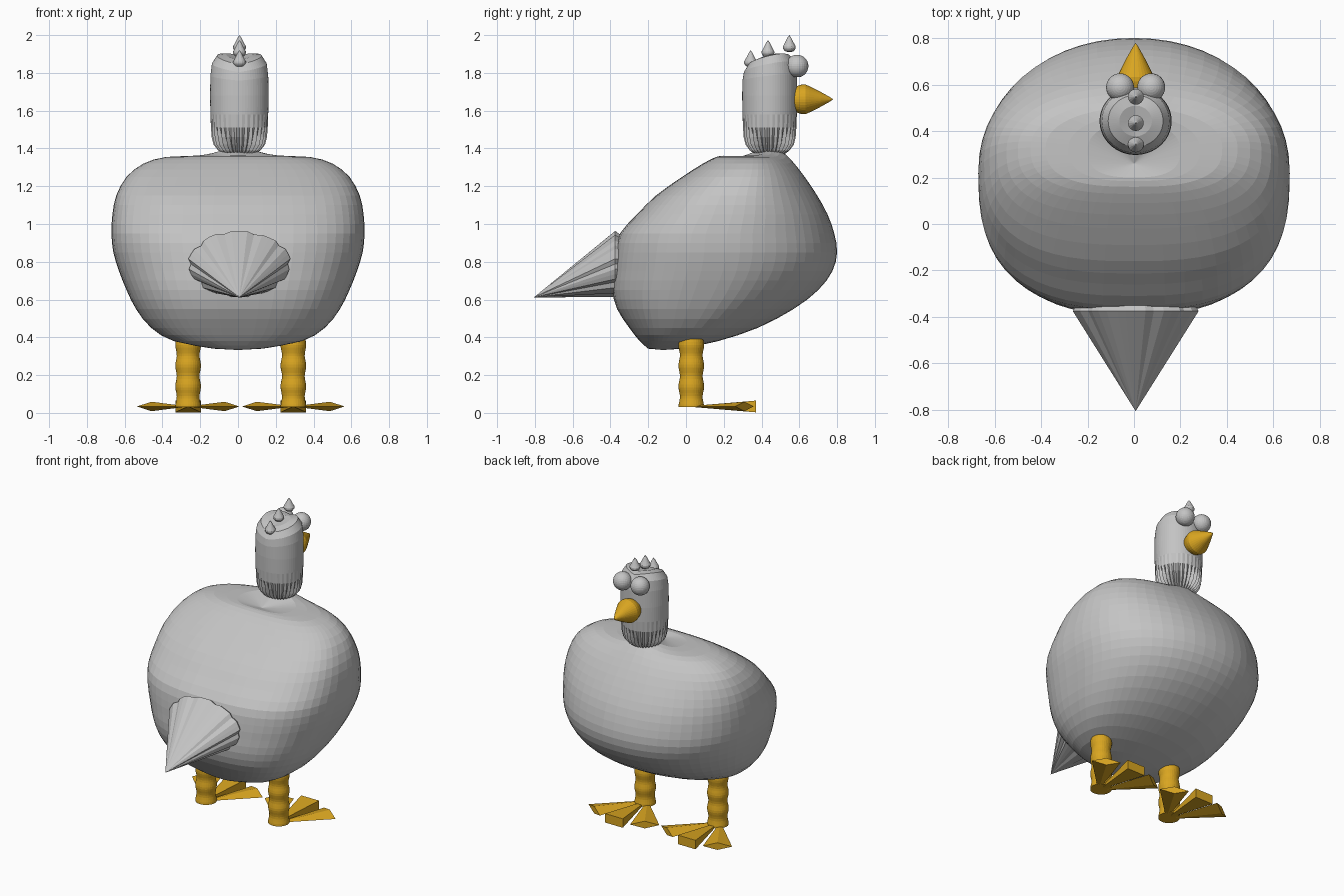
import bpy, bmesh, math, random
from mathutils import Vector, Matrix

if "Cube" in bpy.data.objects:
    bpy.data.objects.remove(bpy.data.objects["Cube"])

random.seed(4)
TAU = math.tau


def material(name, rgb):
    m = bpy.data.materials.new(name)
    m.diffuse_color = (*rgb, 1)
    m.use_nodes = True
    m.node_tree.nodes["Principled BSDF"].inputs["Base Color"].default_value = m.diffuse_color
    return m


GREY = material("feather grey", (0.55, 0.55, 0.55))
GOLD = material("golden yellow", (0.70, 0.38, 0.015))


def make(name, verts, faces, mat):
    me = bpy.data.meshes.new(name)
    me.from_pydata([tuple(v) for v in verts], [], faces)
    bm = bmesh.new()
    bm.from_mesh(me)
    bmesh.ops.recalc_face_normals(bm, faces=bm.faces)
    bm.to_mesh(me)
    bm.free()
    me.materials.append(mat)
    ob = bpy.data.objects.new(name, me)
    bpy.context.collection.objects.link(ob)
    return ob


def loft(name, rings, mat, start=None, end=None):
    """Skin a list of equal rings; close with a pole point or a flat cap."""
    n = len(rings[0])
    verts = [v for r in rings for v in r]
    faces = [(k * n + i, k * n + (i + 1) % n, (k + 1) * n + (i + 1) % n, (k + 1) * n + i)
             for k in range(len(rings) - 1) for i in range(n)]
    for pole, base in ((start, 0), (end, (len(rings) - 1) * n)):
        if pole is None:
            faces.append(tuple(range(base, base + n)))
        else:
            verts.append(pole)
            faces += [(base + i, base + (i + 1) % n, len(verts) - 1) for i in range(n)]
    return make(name, verts, faces, mat)


def lathe(name, profile, n, mat, matrix):
    """Spin (radius, height) pairs about z, then place."""
    rings = [[matrix @ Vector((r * math.cos(TAU * i / n), r * math.sin(TAU * i / n), h))
              for i in range(n)] for r, h in profile[:-1]]
    return loft(name, rings, mat, end=matrix @ Vector((0, 0, profile[-1][1])))


def spline(rows, steps):
    """Catmull-Rom through rows of numbers."""
    out = []
    for k in range(len(rows) - 1):
        p = [rows[max(0, min(len(rows) - 1, k + j))] for j in (-1, 0, 1, 2)]
        for s in range(steps):
            t = s / steps
            out.append([0.5 * (2 * b + (c - a) * t + (2 * a - 5 * b + 4 * c - d) * t * t
                               + (3 * b - a - 3 * c + d) * t ** 3) for a, b, c, d in zip(*p)])
    return out + [list(rows[-1])]


def power(c, e):
    return math.copysign(abs(c) ** e, c)


# Body: leaning egg, rows are z, back y, front y, half width
body_rows = [(0.34, -0.20, -0.02, 0.13), (0.38, -0.245, 0.17, 0.34), (0.45, -0.30, 0.38, 0.46),
             (0.55, -0.365, 0.57, 0.54), (0.65, -0.39, 0.70, 0.59), (0.75, -0.385, 0.775, 0.63),
             (0.85, -0.375, 0.80, 0.66), (0.95, -0.35, 0.785, 0.67), (1.05, -0.26, 0.75, 0.665),
             (1.15, -0.16, 0.695, 0.645), (1.25, -0.02, 0.625, 0.59), (1.32, 0.09, 0.56, 0.50),
             (1.355, 0.16, 0.50, 0.38), (1.36, 0.20, 0.44, 0.20)]
body_rings = []
for z, y0, y1, w in spline(body_rows, 2):
    ring = []
    for i in range(56):
        c, s = math.cos(TAU * i / 56), math.sin(TAU * i / 56)
        e = 2 / (2.7 if s < 0 else 2.1)
        x, y = w * power(c, e), (y0 + y1) / 2 + (y1 - y0) / 2 * power(s, e)
        # low rise under the neck
        rise = 0.05 * math.exp(-(x * x + (y - 0.43) ** 2) / 0.015) if z > 1.2 else 0
        ring.append((x, y, z + rise))
    body_rings.append(ring)
loft("body", body_rings, GREY, start=(0, -0.12, 0.333), end=(0, 0.26, 1.345))

# Neck and head: upright tube with ragged feather hem and a saddle-shaped top
head_rings = []
for z, r, rag in ((1.36, 0.07, 0), (1.39, 0.105, 0.008), (1.42, 0.125, 0.012), (1.46, 0.138, 0.009),
                  (1.51, 0.148, 0.003), (1.58, 0.153, 0), (1.68, 0.155, 0), (1.78, 0.153, 0),
                  (1.84, 0.145, 0), (1.885, 0.118, 0), (1.90, 0.07, 0)):
    ring = []
    for i in range(64):
        a = TAU * i / 64
        rr = r + rag * (1 if i % 2 else -1)
        x, y = rr * math.cos(a), rr * 0.94 * math.sin(a)
        t = max(0, (z - 1.70) / 0.20)
        dz = t * (0.24 * y + (0.35 * abs(x) - 0.03) * (0.6 + 3 * max(0, y)))
        ring.append((0.007 + x, 0.443 + y, z + dz))
    head_rings.append(ring)
loft("head_and_neck", head_rings, GREY, end=(0.007, 0.443, 1.875))

# Comb: three teardrop points
for k, (y, z) in enumerate(((0.342, 1.83), (0.434, 1.883), (0.547, 1.91))):
    lathe(f"comb_point_{k + 1}", [(0.008, 0), (0.025, 0.006), (0.034, 0.02), (0.034, 0.03),
                                  (0.022, 0.052), (0.009, 0.078), (0, 0.09)], 16, GREY,
          Matrix.Translation((0.008, y, z)))

# Eyes
for side, x in (("left", -0.06), ("right", 0.074)):
    prof = [(0.06 * math.sin(math.pi * k / 16), -0.06 * math.cos(math.pi * k / 16))
            for k in range(1, 17)]
    lathe(f"{side}_eye", prof, 28, GREY, Matrix.Translation((x, 0.588, 1.836)))

# Beak: rounded base running to a point
lathe("beak", [(0.06, -0.03), (0.07, 0.0), (0.078, 0.025), (0.079, 0.045), (0.07, 0.065),
               (0.04, 0.125), (0.012, 0.175), (0, 0.192)], 32, GOLD,
      Matrix.Translation((0.007, 0.587, 1.66)) @ Matrix.Rotation(-math.pi / 2, 4, 'X'))

# Tail: pleated fan cone, apex pointing back
apex = Vector((0.007, -0.805, 0.612))
rim = []
for i in range(40):
    a = TAU * i / 40
    f = 1 - (0.06 if i % 4 == 0 else 0) - 0.03 * random.random()
    rim.append(Vector((0.007 + 0.275 * f * math.cos(a), -0.375, 0.788 + 0.178 * f * math.sin(a))))
mid = [apex.lerp(v, 0.6) for v in rim]
inner = [Vector((v.x * 0.8, -0.27, 0.78 + (v.z - 0.78) * 0.6)) for v in rim]
loft("tail", [inner, rim, mid], GREY, end=apex)

# Legs and three-toed feet
for side, x0 in (("left", -0.264), ("right", 0.293)):
    rings = []
    for k in range(25):
        z = 0.03 + 0.36 * k / 24
        r = 0.064 + 0.004 * math.cos(TAU * (z - 0.03) / 0.11)
        rings.append([(x0 + r * math.cos(TAU * i / 32), 0.028 + r * math.sin(TAU * i / 32), z)
                      for i in range(32)])
    loft(f"{side}_leg", rings, GOLD)
    root = Vector((x0, 0.0, 0.034))
    for toe, turn in (("inner", 1), ("middle", 0), ("outer", -1)):
        sgn = turn if x0 > 0 else -turn
        out = Matrix.Rotation(sgn * math.radians(32), 3, 'Z')
        if turn == 0:   # square-ended toe
            end = [(-0.068, 0.37, -0.031), (0.068, 0.37, -0.031),
                   (0.068, 0.37, 0.031), (-0.068, 0.37, 0.031)]
        else:           # splayed toe with diamond end
            end = [(-0.092, 0.365, 0), (0, 0.365, -0.025), (0.092, 0.365, 0), (0, 0.365, 0.025)]
        verts = [root + out @ Vector(p) for p in end] + [root]
        make(f"{side}_{toe}_toe", verts,
             [(0, 1, 2, 3), (0, 1, 4), (1, 2, 4), (2, 3, 4), (3, 0, 4)], GOLD)
